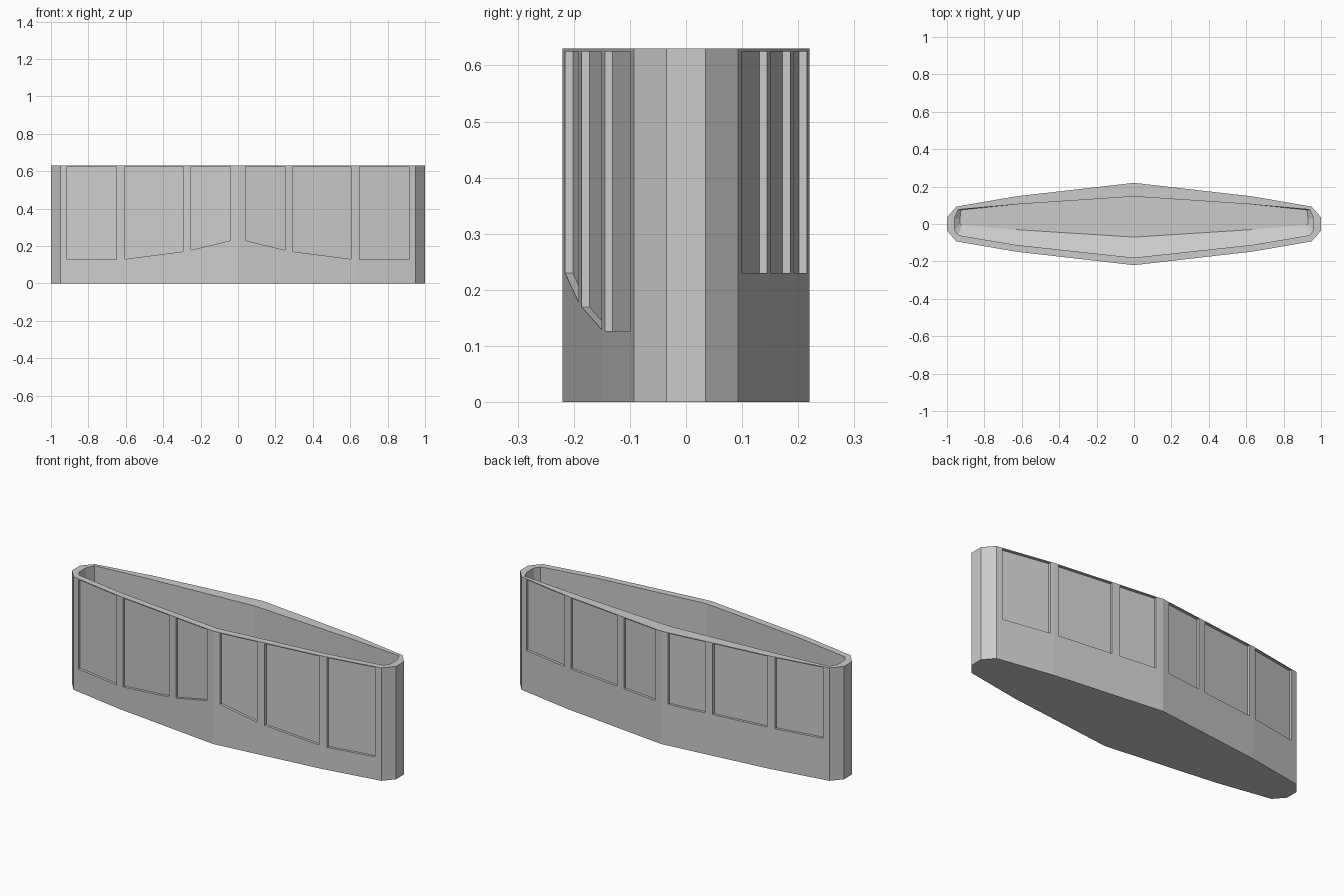
import bpy, bmesh

if "Cube" in bpy.data.objects:
    bpy.data.objects.remove(bpy.data.objects["Cube"])

TOP = 0.63
# Half outline (x >= 0) of the outer wall, front and back alike
OUTER = [(0, .22), (.63, .148), (.95, .093), (1, .035)]
INNER_BACK = [(0, .147), (.63, .105), (.94, .077), (.96, .03)]
INNER_FRONT = [(0, .18), (.63, .112), (.94, .06), (.96, .03)]
FLOOR_BACK = [(0, .147), (.63, .105), (.925, .075), (.93, .03)]
FLOOR_FRONT = [(0, .07), (.63, .03), (.92, .005), (.93, 0)]


def ring(bm, back, front, zb, zf):
    """Closed loop of verts from half profiles, mirrored in x."""
    b = list(zip(back, zb))
    f = list(zip(front, zf))
    pts = [(x, y, z) for (x, y), z in b]
    pts += [(x, -y, z) for (x, y), z in reversed(f)]
    pts += [(-x, -y, z) for (x, y), z in f[1:]]
    pts += [(-x, y, z) for (x, y), z in reversed(b[1:])]
    return [bm.verts.new(p) for p in pts]


def finish(bm, name):
    bmesh.ops.recalc_face_normals(bm, faces=bm.faces[:])
    mesh = bpy.data.meshes.new(name)
    bm.to_mesh(mesh)
    bm.free()
    ob = bpy.data.objects.new(name, mesh)
    bpy.context.collection.objects.link(ob)
    return ob


def flat(z):
    return [z] * 4


# Open hull: outer wall, rim, inner wall, chamfer and floor
bm = bmesh.new()
rings = [ring(bm, OUTER, OUTER, flat(0), flat(0)),
         ring(bm, OUTER, OUTER, flat(TOP), flat(TOP)),
         ring(bm, INNER_BACK, INNER_FRONT, flat(TOP), flat(TOP)),
         ring(bm, INNER_BACK, INNER_FRONT, flat(.1), [.17, .13, .12, .12]),
         ring(bm, FLOOR_BACK, FLOOR_FRONT, flat(.08), flat(.08))]
n = len(rings[0])
for a, b in zip(rings, rings[1:]):
    for i in range(n):
        j = (i + 1) % n
        bm.faces.new((a[i], a[j], b[j], b[i]))
bm.faces.new(rings[0])
bm.faces.new(rings[-1])
hull = finish(bm, "hull_shell")


def wall_y(x):
    for (x0, y0), (x1, y1) in zip(OUTER, OUTER[1:]):
        if x <= x1:
            return y0 + (y1 - y0) * (x - x0) / (x1 - x0)


# Recessed wall panels: x range and lower edge heights on the front
PANELS = [(.04, .25, .23, .178), (.295, .605, .17, .13), (.65, .915, .127, .127)]
bm = bmesh.new()
for x0, x1, z0, z1 in PANELS:
    for sx in (1, -1):
        for sy in (1, -1):
            lows = (.23, .23) if sy > 0 else (z0, z1)
            loops = []
            for off in (-.014, .05):
                a, b = sy * (wall_y(x0) + off), sy * (wall_y(x1) + off)
                loops.append([bm.verts.new(p) for p in (
                    (sx * x0, a, lows[0]), (sx * x1, b, lows[1]),
                    (sx * x1, b, TOP - .005), (sx * x0, a, TOP - .005))])
            p, q = loops
            bm.faces.new(p)
            bm.faces.new(q[::-1])
            for i in range(4):
                j = (i + 1) % 4
                bm.faces.new((p[i], p[j], q[j], q[i]))
cutter = finish(bm, "panel_cutter")
cutter.hide_render = True

mod = hull.modifiers.new("panel_recesses", "BOOLEAN")
mod.operation = "DIFFERENCE"
mod.solver = "EXACT"
mod.object = cutter
deps = bpy.context.evaluated_depsgraph_get()
result = bpy.data.meshes.new_from_object(hull.evaluated_get(deps))
hull.modifiers.clear()
hull.data = result
bpy.data.objects.remove(cutter)
